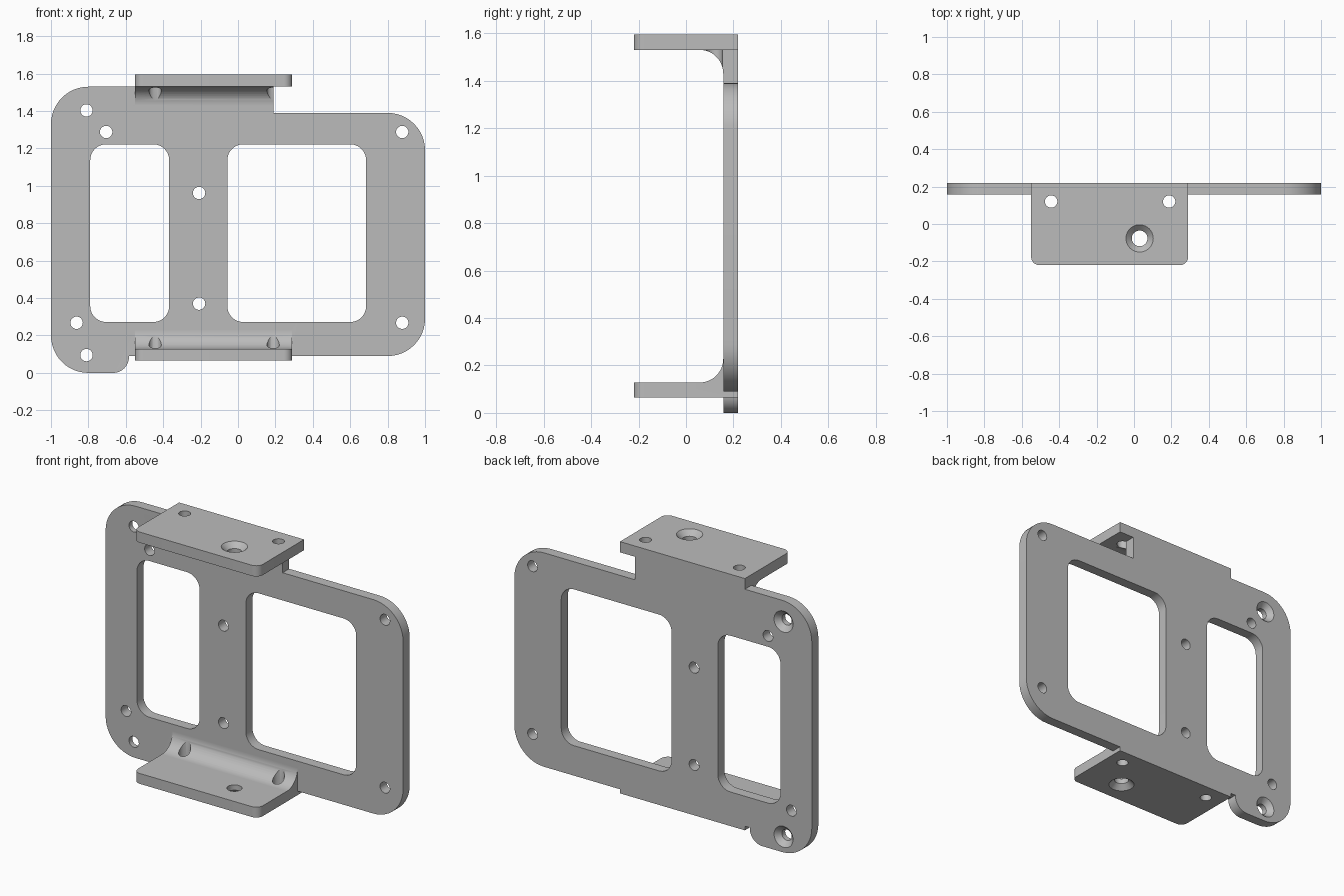
import bpy, bmesh, math
from mathutils import Matrix, Vector

cube = bpy.data.objects.get("Cube")
if cube:
    bpy.data.objects.remove(cube, do_unlink=True)

BACK, FACE = 0.22, 0.157      # back and front planes of the plate
HOLE = 0.033                  # small hole radius

metal = bpy.data.materials.new("plain grey")
metal.use_nodes = True
grey = (0.5, 0.5, 0.5, 1)
metal.diffuse_color = grey
metal.node_tree.nodes["Principled BSDF"].inputs["Base Color"].default_value = grey


def rounded(corners, steps=12):
    """Outline of right-angled corners (u, v, radius), each rounded by its radius."""
    pts = []
    for i, (u, v, r) in enumerate(corners):
        p = Vector((u, v))
        if not r:
            pts.append(p)
            continue
        to_prev = (Vector(corners[i - 1][:2]) - p).normalized()
        to_next = (Vector(corners[(i + 1) % len(corners)][:2]) - p).normalized()
        centre = p + r * (to_prev + to_next)
        for k in range(steps + 1):
            t = k / steps * math.pi / 2
            pts.append(centre - r * (to_next * math.cos(t) + to_prev * math.sin(t)))
    return pts


def make_object(name, bm):
    bmesh.ops.recalc_face_normals(bm, faces=bm.faces)
    mesh = bpy.data.meshes.new(name)
    bm.to_mesh(mesh)
    bm.free()
    mesh.materials.append(metal)
    ob = bpy.data.objects.new(name, mesh)
    bpy.context.collection.objects.link(ob)
    return ob


def prism(name, corners, axis, lo, hi):
    """Extrude a rounded outline along an axis from lo to hi."""
    place = {"x": lambda u, v, w: (w, u, v),
             "y": lambda u, v, w: (u, w, v),
             "z": lambda u, v, w: (u, v, w)}[axis]
    bm = bmesh.new()
    pts = rounded(corners)
    rings = [[bm.verts.new(place(p.x, p.y, w)) for p in pts] for w in (lo, hi)]
    for ring in rings:
        bm.faces.new(ring)
    for i in range(len(pts)):
        j = (i + 1) % len(pts)
        bm.faces.new((rings[0][i], rings[0][j], rings[1][j], rings[1][i]))
    return make_object(name, bm)


def cone(name, start, end, r_start, r_end):
    start, end = Vector(start), Vector(end)
    turn = (end - start).to_track_quat("Z", "Y").to_matrix().to_4x4()
    bm = bmesh.new()
    bmesh.ops.create_cone(bm, cap_ends=True, segments=40, radius1=r_start, radius2=r_end,
                          depth=(end - start).length,
                          matrix=Matrix.Translation((start + end) / 2) @ turn)
    return make_object(name, bm)


def combine(tool, operation):
    """Apply a boolean to the bracket and discard the tool."""
    mod = bracket.modifiers.new("boolean", "BOOLEAN")
    mod.operation, mod.solver, mod.object = operation, "EXACT", tool
    bpy.context.view_layer.update()
    result = bracket.evaluated_get(bpy.context.evaluated_depsgraph_get())
    mesh = bpy.data.meshes.new_from_object(result)
    bracket.modifiers.clear()
    bracket.data = mesh
    bpy.data.objects.remove(tool, do_unlink=True)


def cut_hole(start, end, r):
    combine(cone("hole_cutter", start, end, r, r), "DIFFERENCE")


def cut_countersink(surface, inward, r_in, r_out):
    surface, inward = Vector(surface), Vector(inward)
    combine(cone("countersink_cutter", surface - inward * 0.01,
                 surface + inward * (r_out - r_in), r_out + 0.01, r_in), "DIFFERENCE")


# Stepped back plate with a rounded lug at the lower right
bracket = prism("mounting_bracket", [
    (-1, 0, 0.2), (-0.583, 0, 0.085), (-0.583, 0.09, 0), (1, 0.09, 0.2),
    (1, 1.39, 0.2), (0.19, 1.39, 0), (0.19, 1.53, 0), (-1, 1.53, 0.2)], "y", FACE, BACK)

# Two flanges, each with a concave fillet to the plate
flange = [(-0.55, -0.22, 0.045), (0.29, -0.22, 0.045), (0.29, BACK, 0), (-0.55, BACK, 0)]
for z_lo, z_hi, z_in, up, x_end in ((0.065, 0.128, 0.128, 1, 0.29),
                                   (1.53, 1.595, 1.53, -1, 0.19)):
    combine(prism("flange", flange, "z", z_lo, z_hi), "UNION")
    combine(prism("fillet", [
        (0.2, z_in - 0.03 * up, 0), (0.056, z_in - 0.03 * up, 0), (0.056, z_in, 0),
        (FACE, z_in, 0.1), (FACE, z_in + 0.101 * up, 0), (0.2, z_in + 0.101 * up, 0)],
        "x", -0.55, x_end), "UNION")

# Two windows
for x0, x1 in ((-0.79, -0.368), (-0.057, 0.685)):
    combine(prism("window_cutter", [(x0, 0.272, 0.085), (x1, 0.272, 0.085),
                                    (x1, 1.222, 0.085), (x0, 1.222, 0.085)],
                  "y", 0.1, 0.3), "DIFFERENCE")

# Plate holes, two of them countersunk from the back
for x, z, sunk in ((-0.81, 1.403, True), (-0.81, 0.095, True), (-0.705, 1.288, False),
                   (-0.863, 0.268, False), (-0.208, 0.962, False), (-0.208, 0.37, False),
                   (0.878, 1.288, False), (0.878, 0.268, False)):
    cut_hole((x, 0.1, z), (x, 0.3, z), HOLE)
    if sunk:
        cut_countersink((x, BACK, z), (0, -1, 0), HOLE, 0.064)

# Flange holes, the middle ones countersunk from outside
for z_lo, z_hi, outer, inward in ((-0.05, 0.35, 0.065, 1), (1.3, 1.7, 1.595, -1)):
    for x in (-0.443, 0.188):
        cut_hole((x, 0.12, z_lo), (x, 0.12, z_hi), HOLE)
    cut_hole((0.03, -0.077, z_lo), (0.03, -0.077, z_hi), 0.042)
    cut_countersink((0.03, -0.077, outer), (0, 0, inward), 0.042, 0.073)

# Smooth the curved walls, keep edges crisp
bpy.ops.object.select_all(action="DESELECT")
bracket.select_set(True)
bpy.context.view_layer.objects.active = bracket
bpy.ops.object.shade_smooth_by_angle(angle=math.radians(25))
